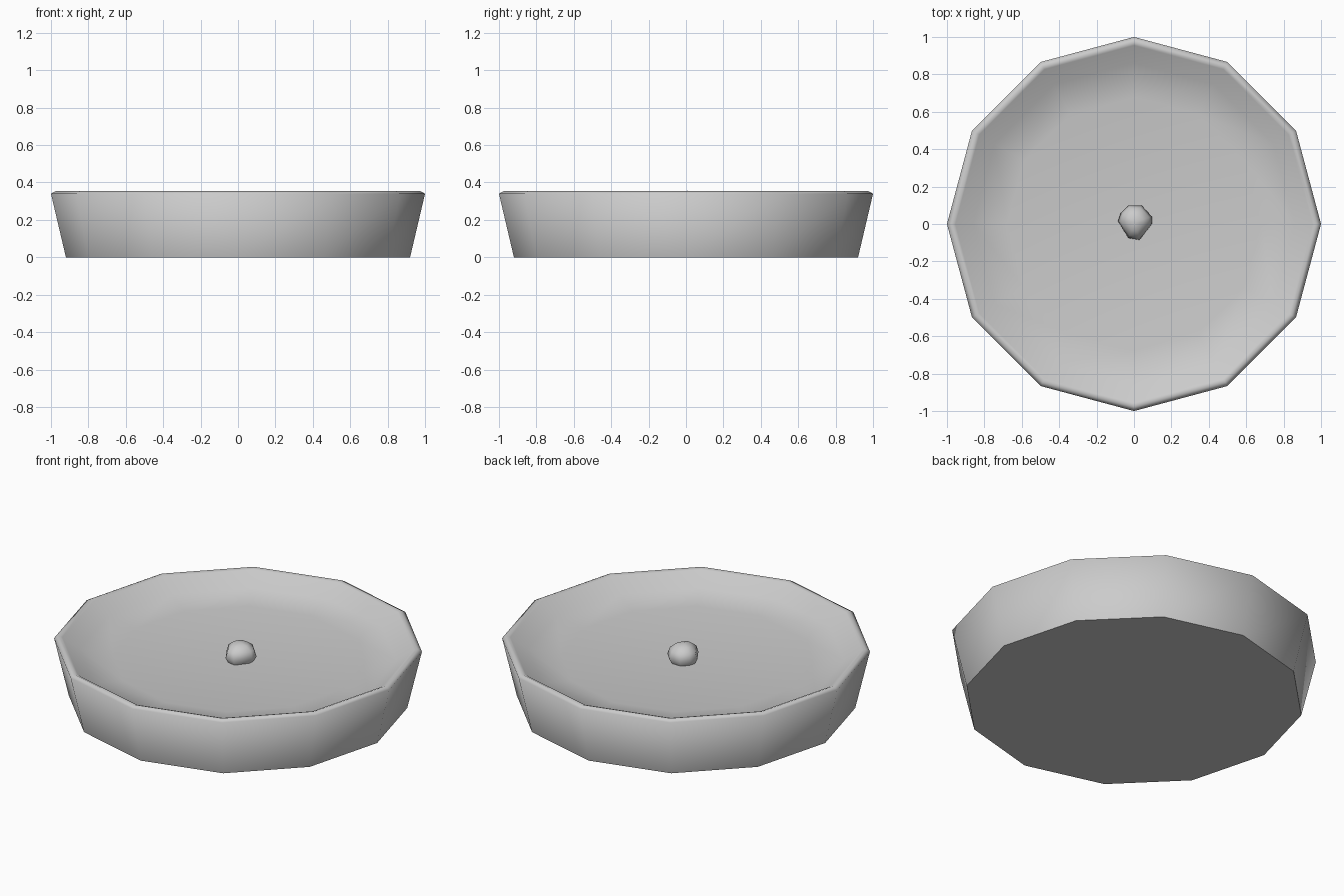
import bpy, bmesh
from math import sin, cos, radians, tau
from mathutils import Vector

cube = bpy.data.objects.get("Cube")
if cube:
    bpy.data.objects.remove(cube, do_unlink=True)

# One plain grey for everything
grey = bpy.data.materials.new("plain_grey")
grey.use_nodes = True
colour = (0.6, 0.6, 0.6, 1)
grey.diffuse_color = colour
grey.node_tree.nodes["Principled BSDF"].inputs["Base Color"].default_value = colour


def stack_rings(name, outline, levels, bottom_z, top_z, centre=(0, 0)):
    """Join scaled copies of an outline, closed by a flat base and a top fan."""
    bm = bmesh.new()
    cx, cy = centre
    rings = [[bm.verts.new((cx + x * s, cy + y * s, z)) for x, y in outline]
             for s, z in levels]
    n = len(outline)
    for low, high in zip(rings, rings[1:]):
        for i in range(n):
            j = (i + 1) % n
            bm.faces.new((low[i], low[j], high[j], high[i]))
    top = bm.verts.new((cx, cy, top_z))
    for i in range(n):
        bm.faces.new((rings[-1][i], rings[-1][(i + 1) % n], top))
    base = bm.faces.new(rings[0][::-1])
    for face in bm.faces:
        face.smooth = face is not base
    for edge in base.edges:
        edge.smooth = False
    mesh = bpy.data.meshes.new(name)
    bm.to_mesh(mesh)
    bm.free()
    mesh.materials.append(grey)
    obj = bpy.data.objects.new(name, mesh)
    bpy.context.collection.objects.link(obj)
    return obj


# Twelve-sided dish: flared side, narrow bevelled rim, shallow hollow
sides = 12
circle = [(cos(tau * i / sides), sin(tau * i / sides)) for i in range(sides)]
dish_profile = [(0.92, 0), (1.0, 0.34), (0.975, 0.354), (0.955, 0.347),
                (0.86, 0.28), (0.68, 0.255)]
stack_rings("dish", circle, dish_profile, 0, 0.25)

# Small irregular pebble resting in the middle
pebble_outline = [(0.09, -0.01), (0.09, 0.03), (0.035, 0.09), (-0.035, 0.09),
                  (-0.075, 0.05), (-0.09, 0.005), (-0.035, -0.085), (0.025, -0.095)]
pebble_levels = [(0.7, 0.235), (1.0, 0.28), (0.85, 0.32), (0.5, 0.345)]
stack_rings("pebble", pebble_outline, pebble_levels, 0.235, 0.356, (0.005, 0.01))
